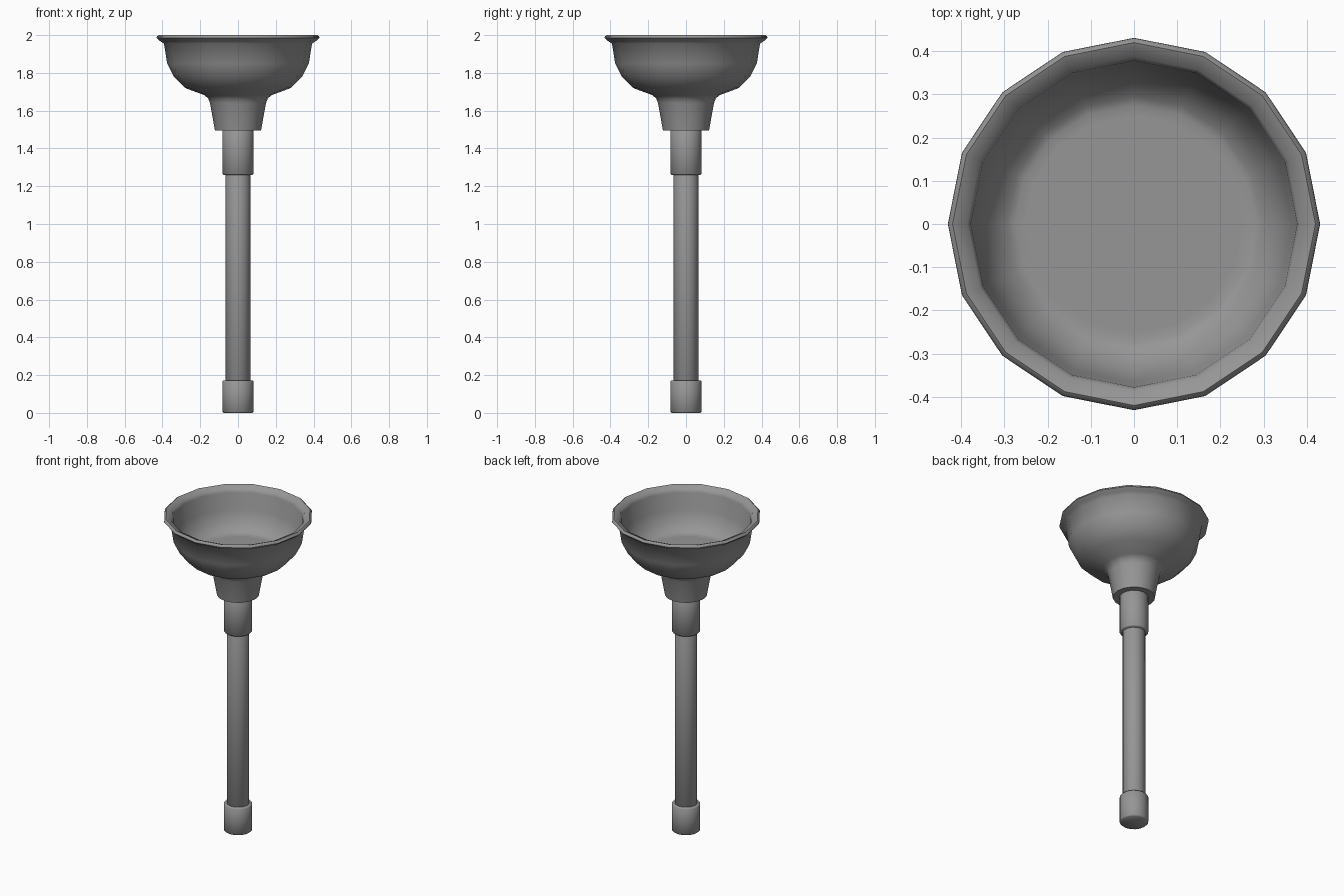
import bpy, bmesh, math

if "Cube" in bpy.data.objects:
    bpy.data.objects.remove(bpy.data.objects["Cube"])

SIDES = 16

# Dark grey shared by every part
dark_grey = bpy.data.materials.new("dark_grey")
dark_grey.diffuse_color = (0.305, 0.305, 0.305, 1)
dark_grey.use_nodes = True
dark_grey.node_tree.nodes["Principled BSDF"].inputs["Base Color"].default_value = dark_grey.diffuse_color


def lathe(name, profile, angle=50):
    """Revolve (radius, z) points around z; radius 0 becomes a pole."""
    bm = bmesh.new()
    rings = []
    for r, z in profile:
        if r == 0:
            rings.append([bm.verts.new((0, 0, z))] * SIDES)
        else:
            rings.append([bm.verts.new((r * math.cos(2 * math.pi * i / SIDES),
                                        r * math.sin(2 * math.pi * i / SIDES), z))
                          for i in range(SIDES)])
    for a, b in zip(rings, rings[1:]):
        for i in range(SIDES):
            j = (i + 1) % SIDES
            corners = list(dict.fromkeys((a[i], a[j], b[j], b[i])))
            bm.faces.new(corners)
    bmesh.ops.recalc_face_normals(bm, faces=bm.faces)
    mesh = bpy.data.meshes.new(name)
    bm.to_mesh(mesh)
    bm.free()
    mesh.materials.append(dark_grey)
    obj = bpy.data.objects.new(name, mesh)
    bpy.context.collection.objects.link(obj)
    bpy.ops.object.select_all(action='DESELECT')
    obj.select_set(True)
    bpy.context.view_layer.objects.active = obj
    bpy.ops.object.shade_smooth_by_angle(angle=math.radians(angle))
    return obj


def sleeve(name, r, z0, z1, bevel):
    """Solid cylinder with softened ends."""
    return lathe(name, [(0, z0), (r - bevel, z0), (r, z0 + bevel),
                        (r, z1 - bevel), (r - bevel, z1), (0, z1)])


# Rubber cup: neck, outer bowl, flared rim, then the inside down to its flat floor
lathe("rubber_cup", [
    (0, 1.495), (0.122, 1.495), (0.148, 1.64), (0.158, 1.665), (0.18, 1.683),
    (0.28, 1.72), (0.34, 1.78), (0.375, 1.85), (0.392, 1.955),
    (0.412, 1.968), (0.431, 1.985), (0.43, 1.992), (0.42, 2.0),
    (0.386, 1.985), (0.378, 1.965), (0.366, 1.86), (0.335, 1.79),
    (0.295, 1.75), (0.275, 1.743), (0.25, 1.743), (0, 1.743)])

# Handle shaft, collar below the cup and end cap
sleeve("handle_shaft", 0.065, 0.03, 1.52, 0.004)
sleeve("handle_collar", 0.083, 1.26, 1.52, 0.006)
sleeve("handle_end_cap", 0.083, 0.0, 0.172, 0.006)
